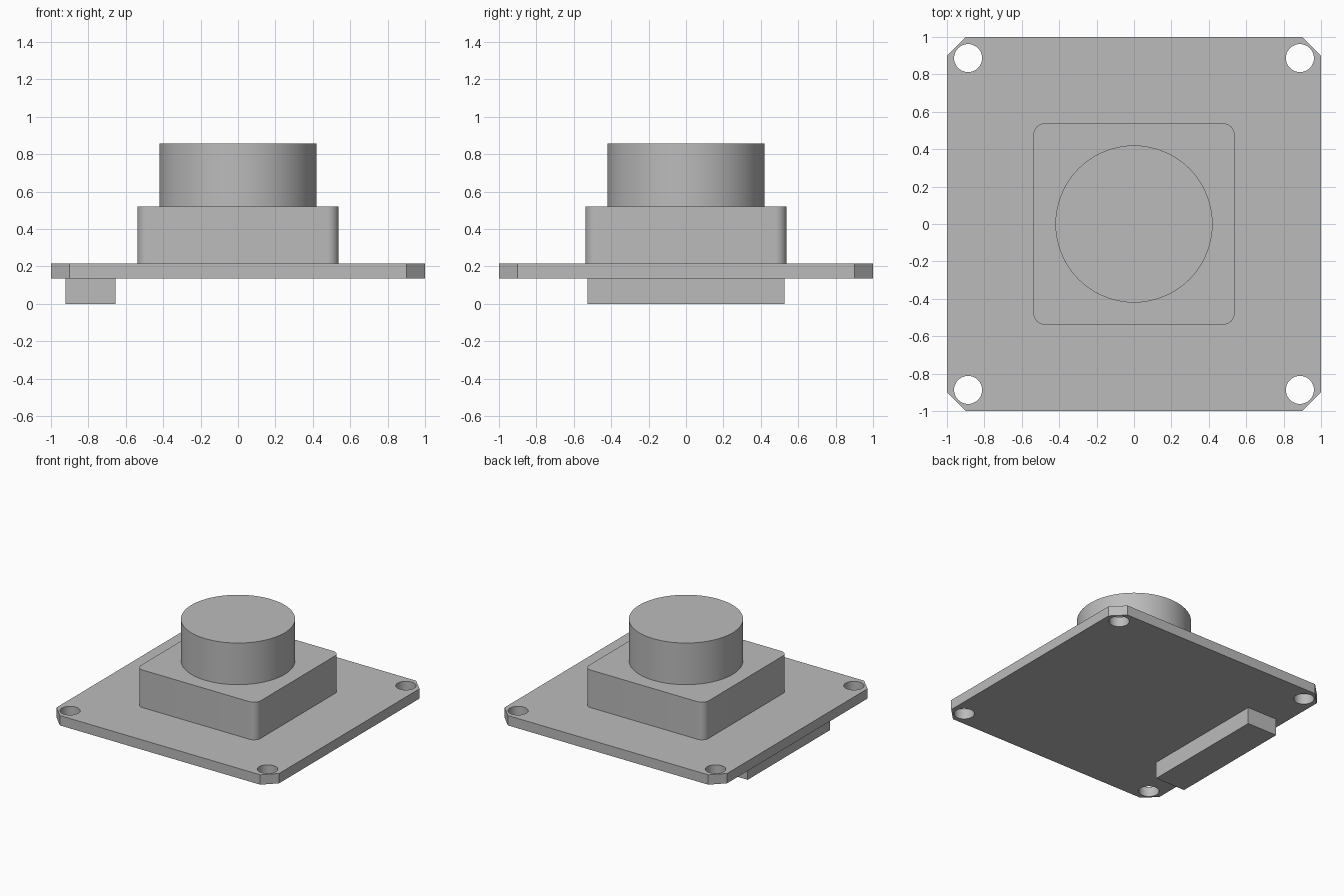
import bpy, bmesh
from math import cos, sin, pi, radians

cube = bpy.data.objects.get("Cube")
if cube:
    bpy.data.objects.remove(cube, do_unlink=True)

grey = bpy.data.materials.new("plain grey")
grey.use_nodes = True
grey.diffuse_color = (0.5, 0.5, 0.5, 1)
grey.node_tree.nodes["Principled BSDF"].inputs["Base Color"].default_value = (0.5, 0.5, 0.5, 1)


def arc(cx, cy, r, a0, a1, steps):
    return [(cx + r * cos(a0 + (a1 - a0) * i / steps),
             cy + r * sin(a0 + (a1 - a0) * i / steps)) for i in range(steps + 1)]


def circle(cx, cy, r, sides):
    return arc(cx, cy, r, 0, 2 * pi, sides)[:-1]


def corner_square(half, cut, steps):
    """Square outline; one step gives chamfers, more give rounded corners."""
    c = half - cut
    pts = []
    for k, (sx, sy) in enumerate([(1, 1), (-1, 1), (-1, -1), (1, -1)]):
        pts += arc(sx * c, sy * c, cut, k * pi / 2, (k + 1) * pi / 2, steps)
    return pts


def extrude_outline(name, loops, z0, z1):
    """Solid prism from an outline, with any further loops as holes."""
    curve = bpy.data.curves.new(name, 'CURVE')
    curve.dimensions = '2D'
    curve.fill_mode = 'BOTH'
    curve.extrude = (z1 - z0) / 2
    for loop in loops:
        spline = curve.splines.new('POLY')
        spline.points.add(len(loop) - 1)
        for point, (x, y) in zip(spline.points, loop):
            point.co = (x, y, 0, 1)
        spline.use_cyclic_u = True
    temp = bpy.data.objects.new(name, curve)
    bpy.context.collection.objects.link(temp)
    bpy.context.view_layer.update()
    mesh = bpy.data.meshes.new_from_object(
        temp.evaluated_get(bpy.context.evaluated_depsgraph_get()))
    bpy.data.objects.remove(temp, do_unlink=True)
    bpy.data.curves.remove(curve)

    bm = bmesh.new()
    bm.from_mesh(mesh)
    bmesh.ops.remove_doubles(bm, verts=bm.verts, dist=1e-5)
    bmesh.ops.translate(bm, verts=bm.verts, vec=(0, 0, (z0 + z1) / 2))
    bmesh.ops.recalc_face_normals(bm, faces=bm.faces)
    bm.to_mesh(mesh)
    bm.free()

    mesh.name = name
    mesh.materials.clear()
    mesh.materials.append(grey)
    obj = bpy.data.objects.new(name, mesh)
    bpy.context.collection.objects.link(obj)
    bpy.ops.object.select_all(action='DESELECT')
    obj.select_set(True)
    bpy.context.view_layer.objects.active = obj
    bpy.ops.object.shade_smooth_by_angle(angle=radians(30))
    return obj


# Board with chamfered corners and four mounting holes
holes = [circle(sx * 0.887, sy * 0.887, 0.075, 40) for sx in (-1, 1) for sy in (-1, 1)]
extrude_outline("board", [corner_square(1.0, 0.1, 1)] + holes, 0.135, 0.215)

# Rounded square housing and round barrel on top
extrude_outline("housing", [corner_square(0.538, 0.06, 8)], 0.215, 0.52)
extrude_outline("barrel", [circle(0, 0, 0.42, 72)], 0.52, 0.858)

# Connector block under one side of the board
x0, x1, y = -0.923, -0.655, 0.527
extrude_outline("connector", [[(x0, -y), (x1, -y), (x1, y), (x0, y)]], 0.0, 0.135)
